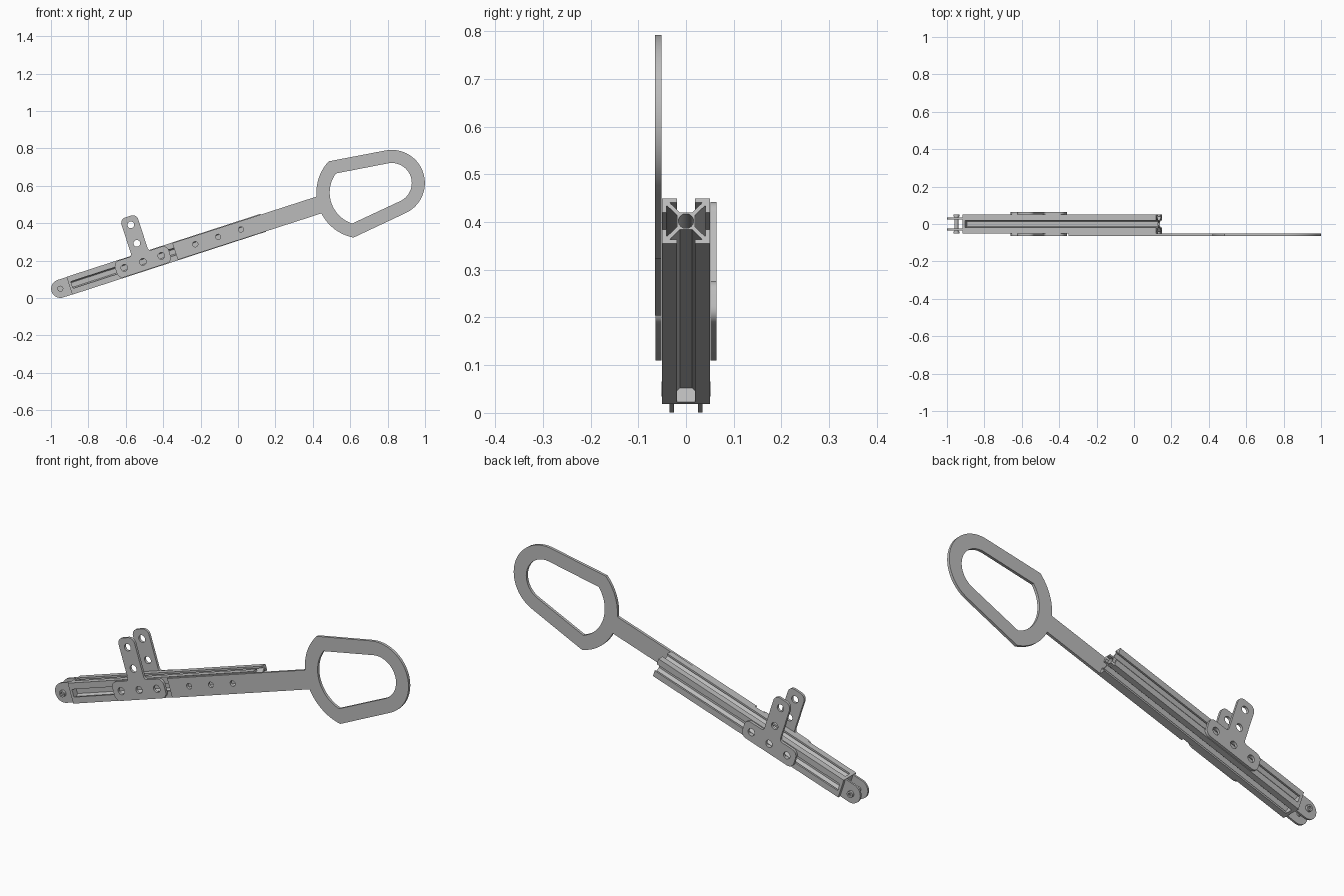
import bpy, bmesh
from math import radians, cos, sin
from mathutils import Matrix, Vector

cube = bpy.data.objects.get("Cube")
if cube:
    bpy.data.objects.remove(cube, do_unlink=True)

GREY = (0.5, 0.5, 0.5, 1)
metal = bpy.data.materials.new("plain grey metal")
metal.use_nodes = True
metal.diffuse_color = GREY
for node in metal.node_tree.nodes:
    if node.type == 'BSDF_PRINCIPLED':
        node.inputs["Base Color"].default_value = GREY

# Tilted frame: origin at the pivot, x along the rail
FRAME = Matrix.Translation((-0.95, 0, 0.05)) @ Matrix.Rotation(radians(-18), 4, 'Y')
# Outline standing in the side plane, thickness along y
SIDE = Matrix.Rotation(radians(90), 4, 'X')
# Outline as a cross-section, length along the rail
SECTION = Matrix(((0, 0, 1, 0), (1, 0, 0, 0), (0, 1, 0, 0), (0, 0, 0, 1)))


def arc(cx, cy, r, start, end, n=24):
    angles = [radians(start + (end - start) * i / n) for i in range(n + 1)]
    return [(cx + r * cos(a), cy + r * sin(a)) for a in angles]


def circle(cx, cy, r, n=32):
    return arc(cx, cy, r, 0, 360, n)[:-1]


def rounded(corners, n=6):
    """Round each (x, y, radius) corner of a right-angled outline."""
    pts = [Vector(c[:2]) for c in corners]
    out = []
    for i, (v, c) in enumerate(zip(pts, corners)):
        a = v + (pts[i - 1] - v).normalized() * c[2]
        b = v + (pts[(i + 1) % len(pts)] - v).normalized() * c[2]
        for k in range(n + 1):
            u = k / n
            wa, wv, wb = (1 - u) ** 2, 2 * u * (1 - u) * cos(radians(45)), u * u
            out.append(tuple((a * wa + v * wv + b * wb) / (wa + wv + wb)))
    return out


def extrude(name, loops, depth, offset, plane):
    """Solid from an outline followed by its holes, centred at offset."""
    curve = bpy.data.curves.new(name, 'CURVE')
    curve.dimensions = '2D'
    curve.fill_mode = 'BOTH'
    curve.extrude = depth / 2
    for loop in loops:
        spline = curve.splines.new('POLY')
        spline.points.add(len(loop) - 1)
        for p, (x, y) in zip(spline.points, loop):
            p.co = (x, y, 0, 1)
        spline.use_cyclic_u = True
    temp = bpy.data.objects.new(name + " outline", curve)
    bpy.context.collection.objects.link(temp)
    graph = bpy.context.evaluated_depsgraph_get()
    mesh = bpy.data.meshes.new_from_object(temp.evaluated_get(graph))
    bpy.data.objects.remove(temp, do_unlink=True)
    bpy.data.curves.remove(curve)

    bm = bmesh.new()
    bm.from_mesh(mesh)
    bmesh.ops.remove_doubles(bm, verts=bm.verts, dist=1e-5)
    bmesh.ops.recalc_face_normals(bm, faces=bm.faces)
    bm.to_mesh(mesh)
    bm.free()
    mesh.materials.clear()
    mesh.materials.append(metal)
    obj = bpy.data.objects.new(name, mesh)
    bpy.context.collection.objects.link(obj)
    obj.matrix_world = FRAME @ Matrix.Translation(offset) @ plane
    bpy.ops.object.select_all(action='DESELECT')
    obj.select_set(True)
    bpy.context.view_layer.objects.active = obj
    bpy.ops.object.shade_smooth_by_angle(angle=radians(30))
    return obj


# Slotted rail: one quarter of the section turned four times
quarter = [(0.05, 0.05), (0.019, 0.05), (0.019, 0.041), (0.034, 0.041),
           (0.031, 0.037), (0.013, 0.019)]
quarter += [(-x, y) for x, y in reversed(quarter[1:])]
section = []
for turn in range(4):
    c, s = (1, 0, -1, 0)[turn], (0, 1, 0, -1)[turn]
    section += [(c * x - s * y, s * x + c * y) for x, y in quarter]
RAIL_START, RAIL_END = 0.065, 1.14
extrude("slotted_rail", [section, circle(0, 0, 0.016)], RAIL_END - RAIL_START,
        ((RAIL_START + RAIL_END) / 2, 0, 0), SECTION)

# End cap with two pivot ears
cap = [(0.05, 0.05), (-0.05, 0.05), (-0.05, -0.05), (0.05, -0.05)]
extrude("end_cap", [cap], 0.014, (0.058, 0, 0), SECTION)
ear = arc(0, 0, 0.049, 90, 270) + [(0.055, -0.049), (0.055, 0.049)]
for side, y in (("front", -0.03), ("back", 0.03)):
    extrude(side + "_ear", [ear, circle(0, 0, 0.011)], 0.01, (0, y, 0), SIDE)
    extrude(side + "_pin_head", [circle(0, 0, 0.016), circle(0, 0, 0.008, 6)],
            0.012, (0, y * 1.5, 0), SIDE)
extrude("pivot_pin", [circle(0, 0, 0.0105)], 0.086, (0, 0, 0), SIDE)

# T brackets on both sides of the rail
STEP, HALF = 0.104, 0.047
reach = STEP + HALF
top = 2 * STEP + HALF
tee = rounded([(-reach, -HALF, 0.03), (reach, -HALF, 0.03), (reach, HALF, 0.03),
               (HALF, HALF, 0.015), (HALF, top, 0.03), (-HALF, top, 0.03),
               (-HALF, HALF, 0.015), (-reach, HALF, 0.03)])
tee_holes = [circle(i * STEP, 0, 0.018) for i in (-1, 0, 1)]
tee_holes += [circle(0, i * STEP, 0.018) for i in (1, 2)]
for side, y in (("front", -0.0575), ("back", 0.0575)):
    extrude(side + "_tee_bracket", [tee] + tee_holes, 0.013, (0.464, y, 0), SIDE)

# Flat handle: drilled arm ending in an open grip ring
DROP = -0.01
NEAR, FAR = 1.694, 1.86
outline = [(0.645, -HALF), (0.645, HALF)]
outline += arc(NEAR, DROP, 0.245, 167, 119)
outline += arc(FAR, DROP, 0.177, 83, -83, 40)
outline += arc(NEAR, DROP, 0.245, 241, 189)
opening = arc(NEAR, DROP, 0.174, 234, 126)
opening += arc(FAR, DROP, 0.107, 83, -83, 40)
arm_holes = [circle(s, 0.003, 0.014) for s in (0.76, 0.888, 1.016)]
extrude("grip_handle", [outline, opening] + arm_holes, 0.014,
        (0, -0.058, 0), SIDE)
